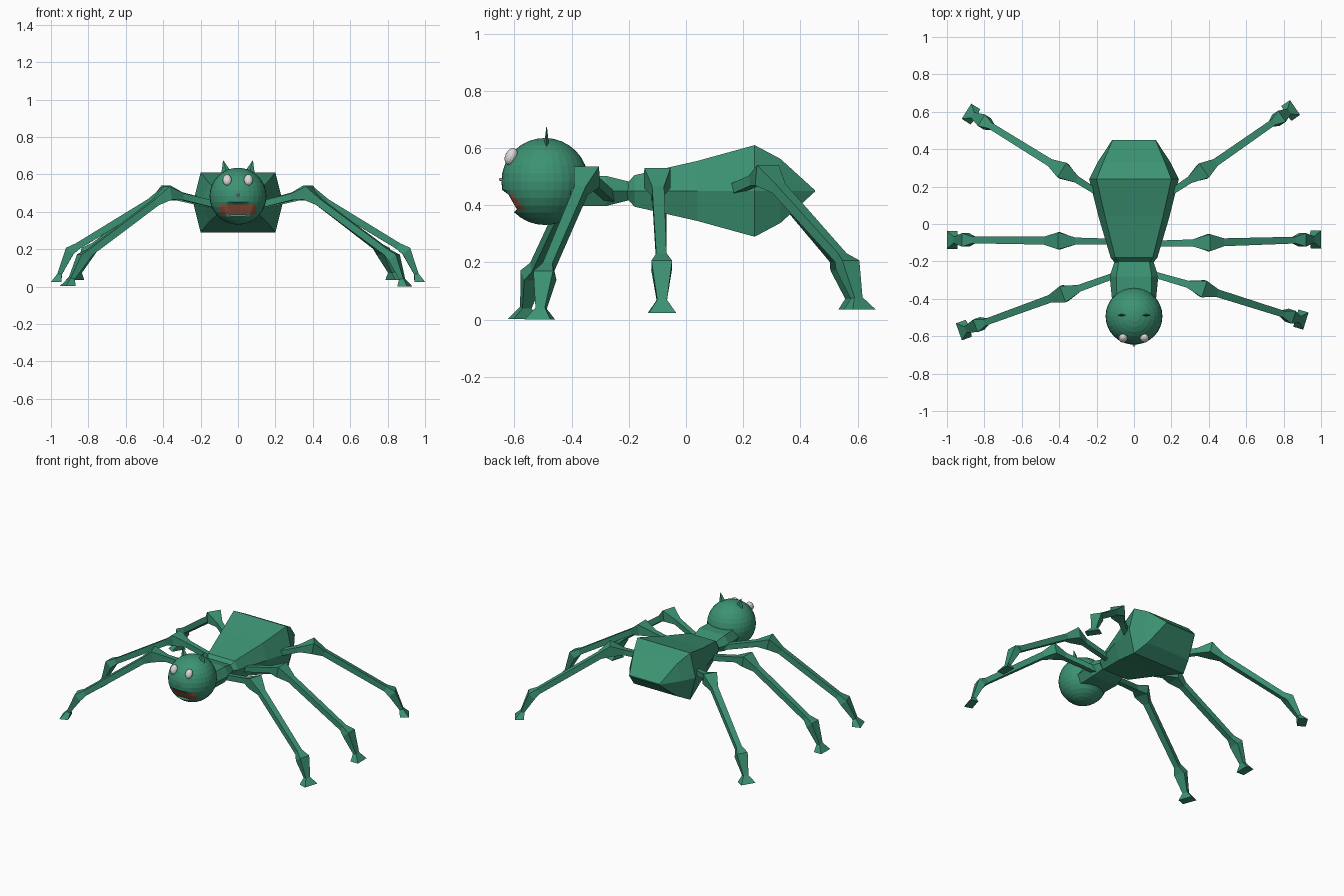
import bpy, bmesh, math
from mathutils import Vector, Matrix

if "Cube" in bpy.data.objects:
    bpy.data.objects.remove(bpy.data.objects["Cube"])


def material(name, rgb):
    m = bpy.data.materials.new(name)
    m.diffuse_color = (*rgb, 1)
    m.use_nodes = True
    m.node_tree.nodes["Principled BSDF"].inputs["Base Color"].default_value = m.diffuse_color
    return m


GREEN = material("body green", (0.045, 0.29, 0.17))
WHITE = material("eye white", (0.72, 0.70, 0.68))
BROWN = material("mouth brown", (0.36, 0.10, 0.055))


def finish(name, bm, *mats):
    bmesh.ops.recalc_face_normals(bm, faces=bm.faces)
    me = bpy.data.meshes.new(name)
    bm.to_mesh(me)
    bm.free()
    for m in mats:
        me.materials.append(m)
    ob = bpy.data.objects.new(name, me)
    bpy.context.collection.objects.link(ob)
    return ob


def loft(name, rings, mat):
    """Skin a list of equal-length point rings and cap both ends."""
    bm = bmesh.new()
    vs = [[bm.verts.new(p) for p in r] for r in rings]
    n = len(vs[0])
    for a, b in zip(vs, vs[1:]):
        for i in range(n):
            j = (i + 1) % n
            bm.faces.new((a[i], a[j], b[j], b[i]))
    bm.faces.new(vs[0])
    bm.faces.new(vs[-1])
    return finish(name, bm, mat)


def hexagon(y, wt, w, h, zc=0.45):
    """Six-sided body section: flat width wt, middle width w, half height h."""
    return [(wt, y, zc + h), (w, y, zc), (wt, y, zc - h),
            (-wt, y, zc - h), (-w, y, zc), (-wt, y, zc + h)]


# Abdomen and thorax
loft("abdomen", [hexagon(*r) for r in (
    (-0.21, 0.08, 0.10, 0.022), (-0.18, 0.10, 0.125, 0.055),
    (0.04, 0.155, 0.19, 0.105), (0.24, 0.20, 0.24, 0.16),
    (0.33, 0.165, 0.195, 0.112), (0.45, 0.114, 0.116, 0.003))], GREEN)
loft("thorax", [hexagon(*r) for r in (
    (-0.19, 0.08, 0.10, 0.03), (-0.28, 0.095, 0.13, 0.053),
    (-0.43, 0.09, 0.115, 0.053))], GREEN)

# Head: ball with a flattened, cut-out mouth area
HEAD, R = Vector((0, -0.493, 0.483)), 0.152
bm = bmesh.new()
bmesh.ops.create_uvsphere(bm, u_segments=32, v_segments=16, radius=R)
TOP, BOTTOM, SIDE = -0.045, -0.097, 0.097
for co, no in (((0, 0, TOP), (0, 0, 1)), ((0, 0, BOTTOM), (0, 0, 1)),
               ((SIDE, 0, 0), (1, 0, 0)), ((-SIDE, 0, 0), (1, 0, 0))):
    bmesh.ops.bisect_plane(bm, geom=bm.verts[:] + bm.edges[:] + bm.faces[:],
                           plane_co=co, plane_no=no)
mouth = [f for f in bm.faces
         if BOTTOM < f.calc_center_median().z < TOP
         and abs(f.calc_center_median().x) < SIDE and f.calc_center_median().y < 0]
for f in mouth:
    f.material_index = 1
for v in {v for f in mouth for v in f.verts}:
    t = (TOP - v.co.z) / (TOP - BOTTOM)
    v.co.y = max(v.co.y, -0.128 + 0.03 * t)
bmesh.ops.translate(bm, verts=bm.verts, vec=HEAD)
finish("head", bm, GREEN, BROWN)

# Eyes and nose
for name, x in (("left_eye", -0.058), ("right_eye", 0.056)):
    bm = bmesh.new()
    bmesh.ops.create_uvsphere(bm, u_segments=16, v_segments=10, radius=1)
    bmesh.ops.transform(bm, verts=bm.verts, matrix=Matrix.Translation((x, -0.611, 0.57))
                        @ Matrix.Rotation(math.radians(-25), 4, 'X')
                        @ Matrix.Diagonal((0.024, 0.021, 0.031, 1)))
    finish(name, bm, WHITE)
bm = bmesh.new()
bmesh.ops.create_cone(bm, segments=6, radius1=0.014, radius2=0.006, depth=0.02, cap_ends=True,
                      matrix=Matrix.Translation((0, -0.644, 0.49))
                      @ Matrix.Rotation(math.radians(90), 4, 'X'))
bmesh.ops.scale(bm, verts=bm.verts, vec=(1, 1, 0.6),
                space=Matrix.Translation((0, 0.644, -0.49)))
finish("nose", bm, WHITE)

# Horns: thin spikes leaning outwards
for name, s in (("left_horn", -1), ("right_horn", 1)):
    loft(name, [[(s * (cx + a * w), -0.487 + b * d, z) for a, b in
                 ((-1, 0), (0, -1), (1, 0), (0, 1))]
                for cx, w, d, z in ((0.058, 0.032, 0.010, 0.60),
                                    (0.079, 0.001, 0.001, 0.674))], GREEN)


def leg(name, base, knee, ankle, foot):
    """Four-sided tube with swollen knee and ankle and a flared flat foot."""
    base, knee, ankle, foot = map(Vector, (base, knee, ankle, foot))
    d1, d2, d3 = ((b - a).normalized() for a, b in
                  ((base, knee), (knee, ankle), (ankle, foot)))
    flat = (foot - base) * Vector((1, 1, 0))
    side = flat.cross(Vector((0, 0, 1))).normalized()
    down = Vector((0, 0, -1))
    # centre, tangent, half width, half thickness
    sections = (
        (base, d1, 0.016, 0.018), (knee - d1 * 0.085, d1, 0.019, 0.018),
        (knee, d1 + d2, 0.046, 0.036), (knee + d2 * 0.085, d2, 0.021, 0.019),
        (ankle - d2 * 0.05, d2, 0.018, 0.018), (ankle, d2 + d3, 0.036, 0.026),
        (ankle.lerp(foot, 0.74), d3 + down, 0.017, 0.012),
        (foot, down, 0.048, 0.028))
    rings = []
    for c, t, w, h in sections:
        up = side.cross(t.normalized())
        rings.append([c + side * w * a + up * h * b
                      for a, b in ((1, 1), (-1, 1), (-1, -1), (1, -1))])
    return loft(name, rings, GREEN)


# Legs: base, knee, ankle, foot
leg("front_left_leg", (-0.09, -0.27, 0.43), (-0.375, -0.373, 0.50),
    (-0.83, -0.538, 0.155), (-0.91, -0.567, 0.003))
leg("front_right_leg", (0.09, -0.265, 0.43), (0.37, -0.346, 0.50),
    (0.835, -0.493, 0.155), (0.892, -0.511, 0.0))
leg("middle_left_leg", (-0.11, -0.095, 0.43), (-0.40, -0.09, 0.495),
    (-0.90, -0.085, 0.19), (-0.972, -0.085, 0.024))
leg("middle_right_leg", (0.11, -0.105, 0.43), (0.40, -0.10, 0.495),
    (0.90, -0.085, 0.19), (0.972, -0.083, 0.024))
leg("rear_left_leg", (-0.19, 0.165, 0.455), (-0.38, 0.285, 0.505),
    (-0.80, 0.545, 0.19), (-0.872, 0.588, 0.036))
leg("rear_right_leg", (0.19, 0.165, 0.455), (0.37, 0.283, 0.505),
    (0.775, 0.565, 0.19), (0.838, 0.607, 0.036))
